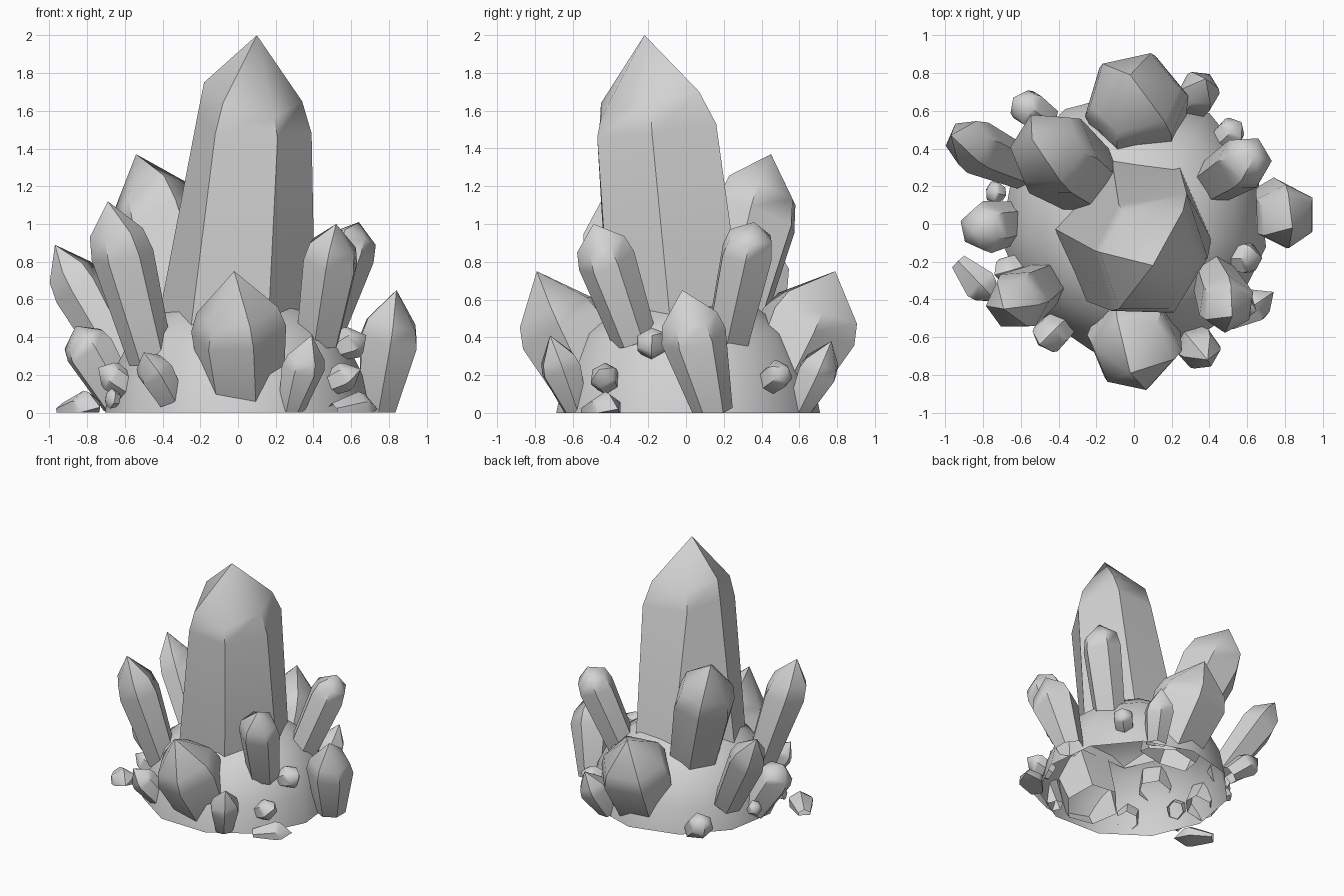
import bpy, math, random
from mathutils import Vector

random.seed(4)
stone = bpy.data.materials.new("pale_grey_stone")
stone.diffuse_color = (0.65, 0.65, 0.65, 1)


def add_mesh(name, verts, faces):
    mesh = bpy.data.meshes.new(name)
    mesh.from_pydata([(v[0], v[1], max(v[2], 0.0)) for v in verts], [], faces)
    mesh.materials.append(stone)
    mesh.validate()
    obj = bpy.data.objects.new(name, mesh)
    bpy.context.collection.objects.link(obj)
    return obj


def skin(rings, tip):
    """Join equal rings into walls ending in a point; the root stays open."""
    n = len(rings[0])
    verts = [v for ring in rings for v in ring]
    faces = []
    for k in range(len(rings) - 1):
        for i in range(n):
            j = (i + 1) % n
            faces.append((k * n + i, k * n + j, (k + 1) * n + j, (k + 1) * n + i))
    top = (len(rings) - 1) * n
    verts.append(tip)
    faces += [(top + i, top + (i + 1) % n, len(verts) - 1) for i in range(n)]
    return verts, faces


def crystal(name, base, tip, r_base, r_shoulder, frac=0.68, turn=0.0):
    """Six-sided shard, flaring from its root to an uneven shoulder, then a point."""
    base, tip = Vector(base), Vector(tip)
    axis = tip - base
    w = axis.normalized()
    u = w.cross(Vector((0, 0, 1))).normalized()
    v = w.cross(u)
    low, mid, high = [], [], []
    for i in range(6):
        a = math.radians(60 * i + turn) + random.uniform(-0.08, 0.08)
        d = u * math.cos(a) + v * math.sin(a)
        f = frac + random.uniform(-0.03, 0.03)
        low.append(base + d * r_base)
        mid.append(base + axis * (f - 0.08) + d * r_shoulder)
        high.append(base + axis * (f + 0.06) + d * r_shoulder * 0.86)
    add_mesh(name, *skin([low, mid, high], tip))


# Rock mound, hollow and open underneath
N = 11
mound = []
for radius, z in ((0.71, 0), (0.67, 0.2), (0.56, 0.42), (0.37, 0.56)):
    mound.append([(radius * math.cos(2 * math.pi * i / N + 0.4),
                   radius * math.sin(2 * math.pi * i / N + 0.4), z) for i in range(N)])
add_mesh("rock_mound", *skin(mound, (0, 0, 0.62)))

# Tall main crystal with a slanted, bevelled shoulder
root = [(0.41, -0.08, 0.45), (0.24, 0.31, 0.45), (-0.12, 0.36, 0.45),
        (-0.43, -0.02, 0.45), (-0.25, -0.41, 0.45), (0.16, -0.40, 0.45)]
lower = [(0.39, -0.18, 1.48), (0.28, 0.16, 1.53), (-0.08, 0.10, 1.55),
         (-0.21, -0.14, 1.60), (-0.12, -0.46, 1.48), (0.21, -0.47, 1.46)]
upper = [(0.34, -0.19, 1.65), (0.26, 0.07, 1.70), (-0.05, 0.07, 1.70),
         (-0.18, -0.15, 1.75), (-0.08, -0.45, 1.64), (0.19, -0.45, 1.56)]
add_mesh("main_crystal", *skin([root, lower, upper], (0.10, -0.22, 2.0)))

# Large crystals front and back
crystal("front_crystal", (0.03, -0.45, 0.03), (-0.02, -0.79, 0.75), 0.21, 0.255, 0.65)
crystal("back_crystal", (0.05, 0.45, 0.03), (-0.02, 0.79, 0.75), 0.22, 0.28, 0.65)

# Tall side crystals
crystal("back_left_tall_crystal", (-0.20, 0.20, 0.38), (-0.54, 0.45, 1.37), 0.19, 0.24, 0.73)
crystal("front_left_tall_crystal", (-0.46, -0.31, 0.28), (-0.69, -0.45, 1.12), 0.12, 0.165, 0.74)
crystal("far_left_crystal", (-0.58, 0.29, 0.20), (-0.97, 0.47, 0.89), 0.11, 0.145, 0.74)
crystal("front_right_tall_crystal", (0.42, -0.27, 0.38), (0.52, -0.49, 1.00), 0.12, 0.155, 0.76)
crystal("back_right_tall_crystal", (0.42, 0.22, 0.38), (0.64, 0.36, 1.01), 0.12, 0.145, 0.80)
crystal("far_right_crystal", (0.74, 0.14, 0.0), (0.84, -0.02, 0.65), 0.11, 0.175, 0.68)
crystal("left_low_crystal", (-0.62, 0.01, 0.06), (-0.86, -0.03, 0.46), 0.11, 0.14, 0.78)

# Small crystals round the rim: root, tip, root radius, shoulder radius
small = [
    ((0.28, -0.58, 0.0), (0.39, -0.72, 0.41), 0.07, 0.115),
    ((0.29, 0.60, 0.0), (0.38, 0.77, 0.38), 0.08, 0.115),
    ((-0.36, -0.51, 0.08), (-0.50, -0.64, 0.32), 0.08, 0.10),
    ((-0.46, 0.55, 0.04), (-0.64, 0.67, 0.20), 0.08, 0.10),
    ((0.49, -0.18, 0.32), (0.68, -0.18, 0.41), 0.05, 0.09),
    ((0.46, -0.40, 0.14), (0.65, -0.46, 0.23), 0.06, 0.08),
    ((0.45, 0.43, 0.16), (0.57, 0.54, 0.24), 0.07, 0.08),
    ((-0.70, 0.16, 0.12), (-0.78, 0.18, 0.18), 0.04, 0.06),
    ((-0.58, -0.22, 0.13), (-0.74, -0.27, 0.24), 0.07, 0.08),
    ((-0.64, -0.28, 0.07), (-0.70, -0.31, 0.08), 0.04, 0.055),
    ((0.50, -0.52, 0.0), (0.74, -0.36, 0.02), 0.05, 0.10),
    ((-0.93, -0.20, 0.0), (-0.73, -0.41, 0.03), 0.05, 0.10),
]
for k, (b, t, r0, r1) in enumerate(small):
    crystal("small_crystal_%d" % (k + 1), b, t, r0, r1, 0.65, 30)

# Smooth shading with crisp crystal edges
for obj in bpy.context.collection.objects:
    obj.select_set(True)
    bpy.context.view_layer.objects.active = obj
bpy.ops.object.shade_smooth_by_angle(angle=math.radians(45))
